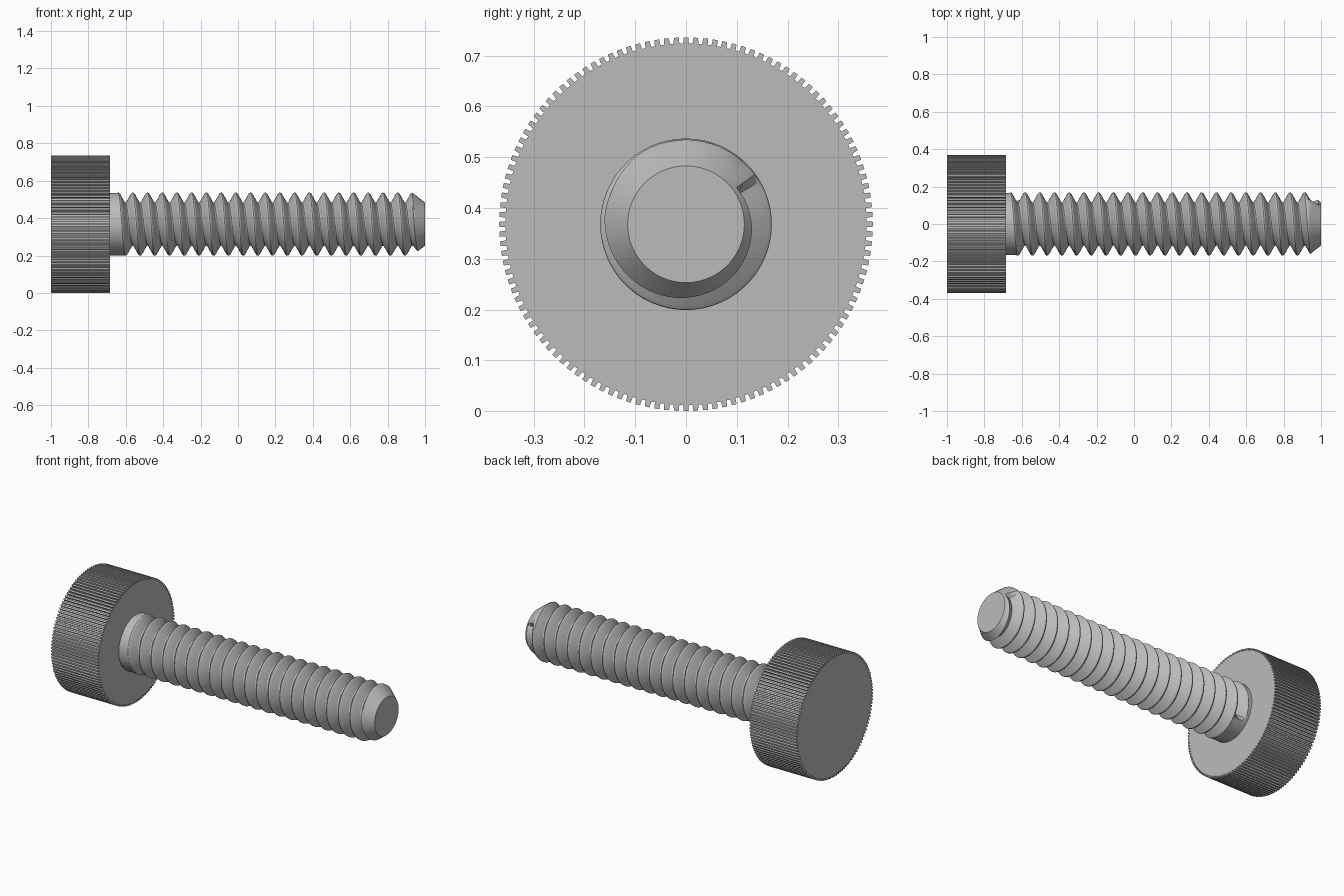
import bpy
import bmesh
from math import cos, sin, pi, tau

if "Cube" in bpy.data.objects:
    bpy.data.objects.remove(bpy.data.objects["Cube"], do_unlink=True)

AXIS_Z = 0.368        # height of the screw axis
HEAD_X = -0.685       # underside of the head
PITCH = 0.0787
CREST_X = 0.913       # one crest position at angle zero
NECK_R, TIP_R = 0.167, 0.115
SEGMENTS = 60

steel = bpy.data.materials.new("steel_grey")
steel.use_nodes = True
steel.diffuse_color = (0.5, 0.5, 0.5, 1)
steel.node_tree.nodes["Principled BSDF"].inputs["Base Color"].default_value = (0.5, 0.5, 0.5, 1)


def polar(x, r, a):
    return (x, r * cos(a), AXIS_Z + r * sin(a))


def finish(bm, name, smooth_angle):
    bmesh.ops.remove_doubles(bm, verts=bm.verts, dist=0.0002)
    bmesh.ops.recalc_face_normals(bm, faces=bm.faces)
    mesh = bpy.data.meshes.new(name)
    bm.to_mesh(mesh)
    bm.free()
    mesh.materials.append(steel)
    obj = bpy.data.objects.new(name, mesh)
    bpy.context.collection.objects.link(obj)
    if smooth_angle:
        bpy.ops.object.select_all(action="DESELECT")
        obj.select_set(True)
        bpy.context.view_layer.objects.active = obj
        bpy.ops.object.shade_smooth_by_angle(angle=smooth_angle)


# Knurled head: a toothed outline extruded along the axis
def knurled_head(teeth=120, tip=0.368, root=0.356):
    bm = bmesh.new()
    outline = []
    for t in range(teeth):
        for offset, r in ((-0.3, root), (-0.25, tip), (0.25, tip), (0.3, root)):
            outline.append(bm.verts.new(polar(-1, r, (t + offset) * tau / teeth)))
    face = bm.faces.new(outline)
    extruded = bmesh.ops.extrude_face_region(bm, geom=[face], use_keep_orig=True)
    moved = [v for v in extruded["geom"] if isinstance(v, bmesh.types.BMVert)]
    bmesh.ops.translate(bm, verts=moved, vec=(HEAD_X + 1, 0, 0))
    finish(bm, "knurled_head", 0)


# Thread section over one pitch: (fraction of pitch, radius), crest to crest
SECTION = [(0, 0.169), (0.07, 0.167), (0.13, 0.161), (0.43, 0.118),
           (0.5, 0.115), (0.57, 0.118), (0.87, 0.161), (0.93, 0.167)]


# Shank: right-hand helical thread, plain neck and chamfered tip
def threaded_shank():
    bm = bmesh.new()
    first, last = -22, 3
    columns = []
    for j in range(SEGMENTS + 1):
        turn = j / SEGMENTS
        column = []
        for n in range(first, last):
            groove_x = CREST_X + PITCH * (n + 0.5 + turn)
            for frac, r in SECTION:
                x = CREST_X + PITCH * (n + frac + turn)
                x = min(max(x, HEAD_X), 1)
                chamfer = TIP_R + (1 - x) * 0.78
                if groove_x < -0.63 or groove_x > 0.96:
                    r = NECK_R
                if x == HEAD_X:
                    r = NECK_R
                elif x == 1:
                    r = TIP_R
                column.append(bm.verts.new(polar(x, min(r, chamfer), turn * tau)))
        columns.append(column)
    for a, b in zip(columns, columns[1:]):
        for i in range(len(a) - 1):
            bm.faces.new((a[i], a[i + 1], b[i + 1], b[i]))
    bmesh.ops.remove_doubles(bm, verts=bm.verts, dist=0.0002)
    # flat caps at the tip and inside the head
    for x in (HEAD_X, 1):
        rim = [e for e in bm.edges if e.is_boundary
               and all(abs(v.co.x - x) < 0.001 for v in e.verts)]
        bmesh.ops.holes_fill(bm, edges=rim, sides=0)
    finish(bm, "threaded_shank", pi / 6)


knurled_head()
threaded_shank()
